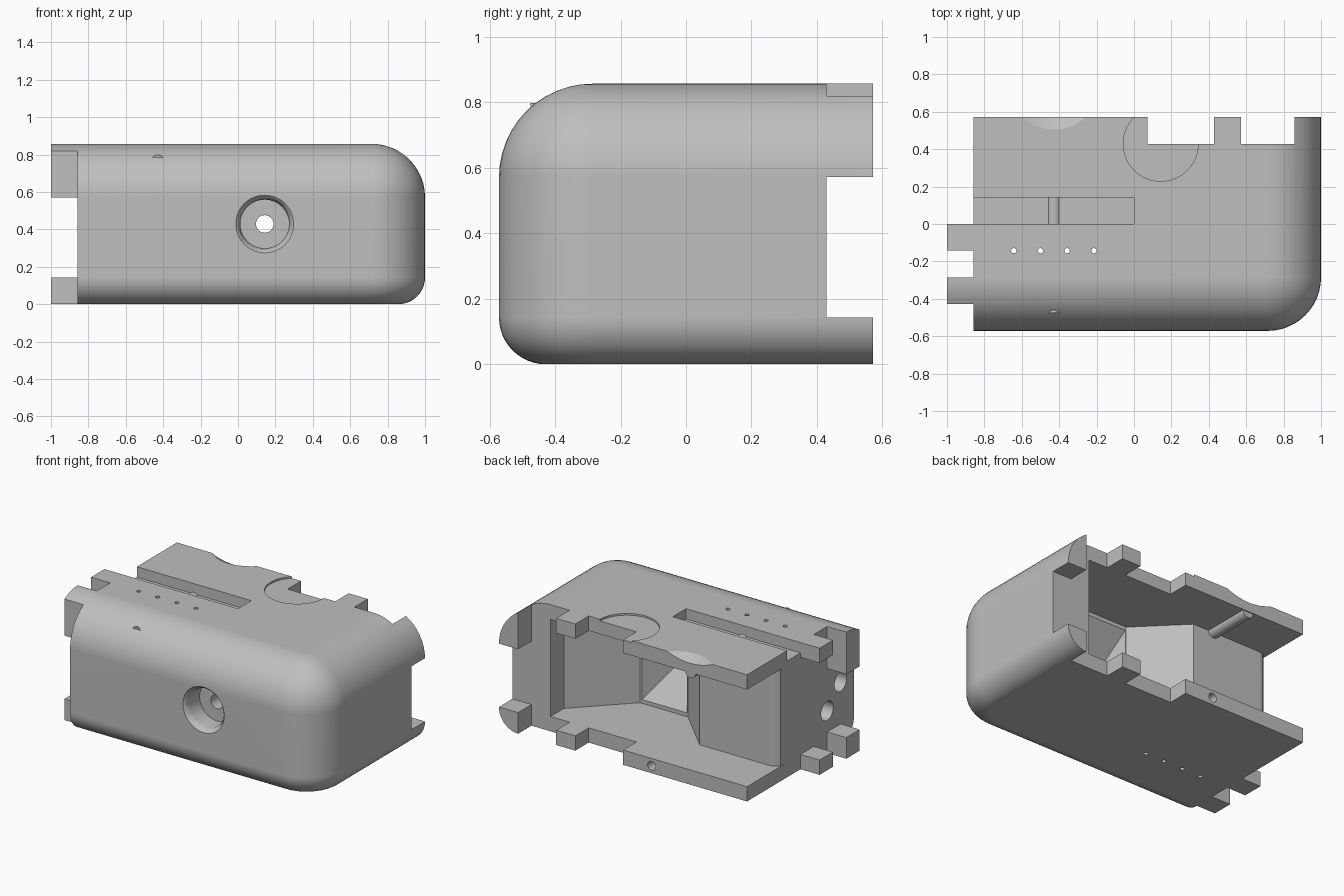
import bpy, bmesh, math
from mathutils import Vector

U = 1 / 7          # layout module
TOP = 6 * U
FLOOR, CEIL = 0.1, 0.757

if "Cube" in bpy.data.objects:
    bpy.data.objects.remove(bpy.data.objects["Cube"])

grey = bpy.data.materials.new("plain grey")
grey.use_nodes = True
grey.diffuse_color = (0.52, 0.52, 0.52, 1)
grey.node_tree.nodes["Principled BSDF"].inputs["Base Color"].default_value = grey.diffuse_color


def finish(name, bm):
    bmesh.ops.recalc_face_normals(bm, faces=bm.faces)
    mesh = bpy.data.meshes.new(name)
    bm.to_mesh(mesh)
    bm.free()
    mesh.materials.append(grey)
    ob = bpy.data.objects.new(name, mesh)
    bpy.context.collection.objects.link(ob)
    return ob


def loft(name, rings):
    """Closed solid through matching rings of points."""
    bm = bmesh.new()
    loops = [[bm.verts.new(p) for p in ring] for ring in rings]
    n = len(loops[0])
    for a, b in zip(loops, loops[1:]):
        for i in range(n):
            j = (i + 1) % n
            bm.faces.new((a[i], a[j], b[j], b[i]))
    bm.faces.new(loops[0])
    bm.faces.new(loops[-1])
    bmesh.ops.remove_doubles(bm, verts=bm.verts, dist=1e-5)
    return finish(name, bm)


def box(name, x0, x1, y0, y1, z0=-0.1, z1=1.0):
    base = [(x0, y0), (x1, y0), (x1, y1), (x0, y1)]
    return loft(name, [[(x, y, z) for x, y in base] for z in (z0, z1)])


def rod(name, start, end, r1, r2=None, sides=32):
    start, end = Vector(start), Vector(end)
    axis = end - start
    bm = bmesh.new()
    bmesh.ops.create_cone(bm, cap_ends=True, segments=sides, radius1=r1,
                          radius2=r1 if r2 is None else r2, depth=axis.length)
    turn = axis.to_track_quat('Z', 'Y')
    for v in bm.verts:
        v.co = turn @ v.co + (start + end) / 2
    return finish(name, bm)


# Rounded shell: soft front and right edges, square back and left end
def outline(inset, z):
    r = 2 * U - inset
    cx, cy = 1 - 2 * U, -2 * U
    arc = [(cx + r * math.sin(t), cy - r * math.cos(t), z)
           for t in (i * math.pi / 24 for i in range(13))]
    return [(-1, 4 * U, z), (-1, -4 * U + inset, z)] + arc + [(1 - inset, 4 * U, z)]


angles = [i * math.pi / 24 for i in range(13)]
rings = [outline(U * (1 - math.sin(t)), U * (1 - math.cos(t))) for t in angles]
rings += [outline(2 * U * (1 - math.cos(t)), TOP - 2 * U * (1 - math.sin(t))) for t in angles]
body = loft("body_shell", rings)

cutters = []
cut = cutters.append

# Left end: leave only the locating tabs
L, F = -1.1, -6 * U
cut(box("cut", L, F, -0.7, -3 * U))
cut(box("cut", L, F, -3.1 * U, -1.9 * U, U, 4 * U))
cut(box("cut", L, F, -2 * U, -U))
cut(box("cut", L, F, -1.1 * U, 0.1 * U, FLOOR, CEIL))
cut(box("cut", L, F, 0, 0.7))

# Back edge: notches between the tabs
B = 3 * U
cut(box("cut", U / 2, B, B, 0.7))
cut(box("cut", 4 * U, 6 * U, B, 0.7))
cut(box("cut", B - 0.01, 4 * U + 0.01, B, 0.7, FLOOR, CEIL))
cut(box("cut", 6 * U - 0.01, 1.1, B, 0.7, U, 4 * U))

# Inner chamber, then the funnel toward the front opening
plan = [(L, 0.7), (L, 0.17), (F, 0.17), (-0.851, 0.205), (-0.836, 0.22), (-0.82, 0.234),
        (-0.787, 0.24), (-0.27, 0.24), (0.02, -0.05), (0.38, -0.05),
        (5 * U, 2 * U), (5 * U, 0.7)]
cut(loft("cut", [[(x, y, z) for x, y in plan] for z in (FLOOR, CEIL)]))


def frame(y, x0, x1, z0, z1):
    return [(x0, y, z0), (x1, y, z0), (x1, y, z1), (x0, y, z1)]


cut(loft("cut", [frame(-0.03, 0.021, 0.379, FLOOR + 0.002, CEIL - 0.002),
                 frame(-0.26, 0.09, 0.195, 0.376, 0.481)]))

# Front opening: recess with eased rim and a small through hole
def front(y):
    return (U, y, 3 * U)


cut(rod("cut", front(-0.6), front(-B), 0.13, sides=48))
cut(rod("cut", front(-0.575), front(-0.555), 0.158, 0.138, sides=48))
cut(rod("cut", front(-0.56), front(-0.53), 0.143, 0.128, sides=48))
cut(rod("cut", front(-0.5), front(-0.2), 0.047))

# Top slot, round recess and finger scoop
cut(box("cut", L, 0, 0, U, TOP - 0.07))
cut(rod("cut", (U, B, TOP - 0.012), (U, B, 1), 0.2, sides=64))
bm = bmesh.new()
bmesh.ops.create_uvsphere(bm, u_segments=64, v_segments=48, radius=0.45)
bmesh.ops.translate(bm, verts=bm.verts, vec=(-B, 0.75, 1.234))
cut(finish("cut", bm))

# Row of small vertical holes, widened underneath
for k in (4.5, 3.5, 2.5, 1.5):
    cut(rod("cut", (-k * U, -U, -0.1), (-k * U, -U, 1), 0.014, sides=16))
    cut(rod("cut", (-k * U, -U, -0.01), (-k * U, -U, 0.1), 0.07, 0.06))

# Peg holes in the back edges, right wall and left end
for x in (-U, -5 * U):
    for z in (0.05, 0.805):
        cut(rod("cut", (x, B, z), (x, 0.7, z), 0.03, sides=24))
cut(rod("cut", (6 * U, 0.25, B), (6 * U, 0.6, B), 0.07))
for y, z in ((-B, B), (-2 * U, 2 * U)):
    cut(rod("cut", (-1.1, y, z), (-0.7, y, z), 0.065))

# Half-round groove along the left end
cut(rod("cut", (F, -0.45, 5 * U), (F, 0.5, 5 * U), 0.05))

# Carve everything
bpy.context.view_layer.objects.active = body
for c in cutters:
    c.hide_render = True
    mod = body.modifiers.new("carve", 'BOOLEAN')
    mod.operation = 'DIFFERENCE'
    mod.solver = 'EXACT'
    mod.object = c
    bpy.ops.object.modifier_apply(modifier=mod.name)
for c in cutters:
    bpy.data.objects.remove(c)

# Thin rod running front to back under the top
spine = rod("top_rod", (-B, -0.475, 0.758), (-B, 0.565, 0.758), 0.04)

for ob in (body, spine):
    bpy.ops.object.select_all(action='DESELECT')
    ob.select_set(True)
    bpy.context.view_layer.objects.active = ob
    bpy.ops.object.shade_smooth_by_angle(angle=math.radians(30))
    normals = ob.modifiers.new("clean shading", 'WEIGHTED_NORMAL')
    normals.keep_sharp = True
